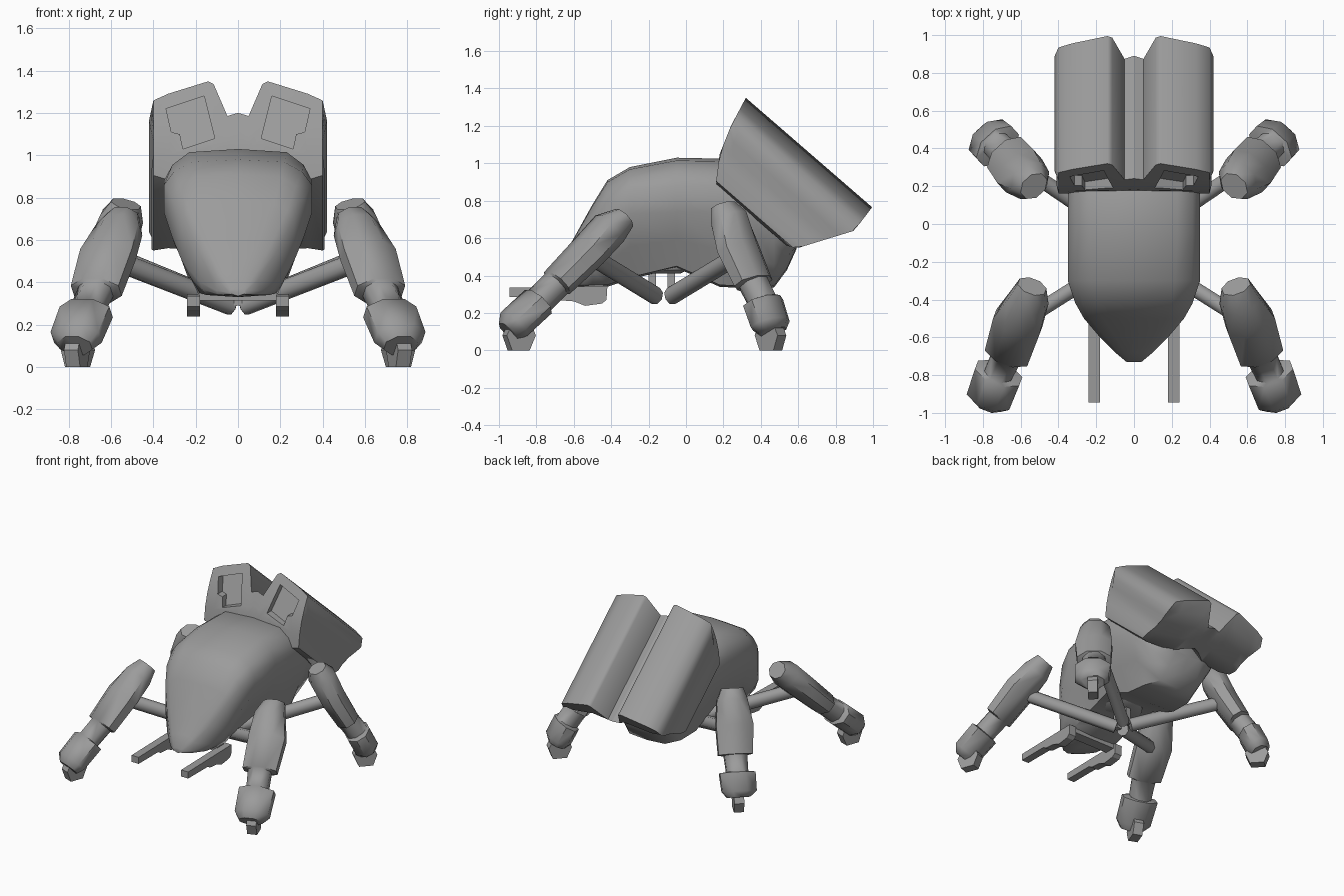
import bpy, bmesh, math
from mathutils import Vector

if "Cube" in bpy.data.objects:
    bpy.data.objects.remove(bpy.data.objects["Cube"])

grey = bpy.data.materials.new("dark_grey")
grey.diffuse_color = (.33, .33, .33, 1)
grey.use_nodes = True
grey.node_tree.nodes["Principled BSDF"].inputs["Base Color"].default_value = grey.diffuse_color


def finish(name, bm, angle=35):
    bmesh.ops.remove_doubles(bm, verts=bm.verts, dist=1e-5)
    bmesh.ops.recalc_face_normals(bm, faces=bm.faces)
    me = bpy.data.meshes.new(name)
    bm.to_mesh(me)
    bm.free()
    me.materials.append(grey)
    ob = bpy.data.objects.new(name, me)
    bpy.context.collection.objects.link(ob)
    bpy.ops.object.select_all(action='DESELECT')
    ob.select_set(True)
    bpy.context.view_layer.objects.active = ob
    if angle:
        bpy.ops.object.shade_smooth_by_angle(angle=math.radians(angle))
    return ob


def loft(name, rings, angle=35):
    bm = bmesh.new()
    vs = [[bm.verts.new(p) for p in r] for r in rings]
    n = len(rings[0])
    for a, b in zip(vs, vs[1:]):
        for i in range(n):
            j = (i + 1) % n
            bm.faces.new((a[i], a[j], b[j], b[i]))
    bm.faces.new(vs[0][::-1])
    bm.faces.new(vs[-1])
    return finish(name, bm, angle)


def mirror(ob):
    ob.modifiers.new("mirror", 'MIRROR').use_mirror_merge = False
    return ob


def box(name, lo, hi):
    ring = [(lo[0], lo[1]), (hi[0], lo[1]), (hi[0], hi[1]), (lo[0], hi[1])]
    return loft(name, [[(x, y, z) for x, y in ring] for z in (lo[2], hi[2])], 0)


def tube(name, path, sizes, sides=8, angle=50):
    """Loft flattened rings along a path; sizes are (half width, half thickness)."""
    path = [Vector(p) for p in path]
    az = path[-1] - path[0]
    wide = Vector((-az.y, az.x, 0)).normalized()
    rings = []
    for i, (p, (w, t)) in enumerate(zip(path, sizes)):
        tan = (path[min(i + 2, len(path) - 1)] - path[max(i - 2, 0)]).normalized()
        up = tan.cross(wide).normalized()
        k = 1 / math.cos(math.pi / sides)
        angs = [2 * math.pi * (j + .5) / sides for j in range(sides)]
        rings.append([p + wide * w * k * math.cos(a) + up * t * k * math.sin(a) for a in angs])
    return loft(name, rings, angle)


def interp(table, v):
    for (a, fa), (b, fb) in zip(table, table[1:]):
        if v >= b:
            return fa + (fb - fa) * (v - a) / (b - a)
    return table[-1][1]


# Hull: cross-sections from nose to tail
# y, top, bottom, half width, top half width, shoulder z, waist z, bottom half width
hull = [(-.73, .37, .335, .04, .02, .36, .35, .03), (-.68, .46, .33, .10, .05, .42, .36, .09),
        (-.6, .60, .33, .18, .10, .54, .40, .15), (-.5, .78, .34, .265, .17, .70, .50, .18),
        (-.42, .91, .34, .31, .20, .80, .61, .19), (-.3, .98, .38, .35, .22, .86, .73, .19),
        (-.05, 1.03, .44, .35, .23, .88, .74, .21), (.18, 1.025, .34, .35, .23, .88, .74, .21),
        (.35, .95, .33, .34, .22, .85, .70, .20), (.47, .80, .335, .30, .20, .74, .58, .15),
        (.54, .72, .43, .26, .15, .68, .57, .13), (.59, .64, .54, .17, .10, .62, .57, .10)]
rings = []
for y, zt, zb, w, wt, zu, zl, wb in hull:
    e = .1 * (zt - zu)
    half = [(wt, zt - e), ((wt + w) / 2 + .02 * w / .35, (zt + zu) / 2), (w, zu), (w, zl),
            (w * .45 + wb * .55 + .02 * w, zl * .5 + zb * .5), (wb, zb + .01)]
    rings.append([(0, y, zt)] + [(x, y, z) for x, z in half] + [(0, y, zb)]
                 + [(-x, y, z) for x, z in reversed(half)])
loft("hull", rings, 60)

# Rear twin pods: columns across x, sheared to the slanted front and rear ends
FRONT = [(0, 0), (-.166, .038), (-.319, .091), (-.453, .18), (-.49, .3)]
BACK = [(0, .893), (-.157, .903), (-.432, .731), (-.49, .6)]
cols = [(0, -.165, -.36), (.05, -.18, -.38), (.115, -.015, -.42), (.14, 0, -.44),
        (.33, -.065, -.455), (.40, -.10, -.44), (.42, -.166, -.40)]
N = 5


def pod_point(x, t, end, i):
    s = interp(BACK if end else FRONT, t)
    if x > .41:  # waisted side wall with softened front corner
        s += 0 if end else .05
        x -= (0, .01, .025, .02, .01)[i]
    return (x, .32 + .756 * s + .655 * t, 1.35 - .655 * s + .756 * t)


bm = bmesh.new()
grid = [[[bm.verts.new(pod_point(x, a + (b - a) * i / (N - 1), e, i)) for i in range(N)]
         for x, a, b in cols] for e in (0, 1)]
f, b = grid
for c in range(len(cols) - 1):
    for i in range(N - 1):
        for g in grid:
            bm.faces.new((g[c][i], g[c + 1][i], g[c + 1][i + 1], g[c][i + 1]))
    for i in (0, N - 1):
        bm.faces.new((f[c][i], f[c + 1][i], b[c + 1][i], b[c][i]))
for i in range(N - 1):
    bm.faces.new((f[-1][i], f[-1][i + 1], b[-1][i + 1], b[-1][i]))
    bm.faces.new((f[0][i], f[0][i + 1], b[0][i + 1], b[0][i]))
pods = finish("rear_pods", bm, 55)

# Recessed openings in the pod fronts
win = [(.16, 1.28), (.34, 1.22), (.315, 1.11), (.275, 1.10), (.26, 1.03), (.11, 1.08)]
cut = loft("pod_opening_cutter",
           [[(x, d + .20 + (z - 1.1) * .45, z) for x, z in win] for d in (-.15, .055)], 0)
cut.hide_render = True
cut.hide_viewport = True
m = pods.modifiers.new("openings", 'BOOLEAN')
m.object = cut
m.solver = 'EXACT'
mirror(pods)

# Legs: armoured shin, toe plate and strut to the central hub
sizes = [(.075, .06), (.105, .095), (.13, .09), (.12, .08), (.08, .075), (.075, .075),
         (.125, .085), (.12, .085), (.08, .06)]
legs = {
    "front": ([(.54, -.33, .71), (.56, -.41, .65), (.615, -.52, .53), (.67, -.69, .36),
               (.672, -.695, .355), (.715, -.785, .265), (.717, -.79, .26), (.765, -.92, .14),
               (.77, -.95, .10)], (.76, -.89), (.03, -.16, .29), (.60, -.52, .51)),
    "rear": ([(.53, .20, .77), (.55, .23, .70), (.605, .28, .54), (.67, .36, .36),
              (.672, .362, .355), (.72, .41, .26), (.722, .412, .255), (.765, .45, .14),
              (.77, .465, .10)], (.755, .45), (.03, -.08, .29), (.59, .30, .52))}
for side, (path, toe, hub, knee) in legs.items():
    mirror(tube(side + "_leg_shin", path, sizes))
    d = Vector((path[-1][0] - path[0][0], path[-1][1] - path[0][1], 0)).normalized()
    n = Vector((-d.y, d.x, 0)) * .035
    c = Vector((*toe, 0))
    outline = [(-.045, 0), (.055, 0), (.085, .08), (.05, .15), (-.05, .15), (-.08, .08)]
    mirror(loft(side + "_toe", [[c + d * u + n * k + Vector((0, 0, z)) for u, z in outline]
                                for k in (-1, 1)], 20))
    mirror(tube(side + "_strut", [hub, knee], [(.04, .045)] * 2, 8))

# Hub under the hull
disc = [[(r * math.cos(a * math.pi / 8), -.14 + r * math.sin(a * math.pi / 8), z)
         for a in range(16)] for r, z in ((.11, .41), (.15, .43), (.15, .50))]
loft("hub_disc", disc, 30)
for i, y in enumerate((-.18, -.08)):
    box("hub_pin_%d" % (i + 1), (-.02, y - .02, .29), (.02, y + .02, .43))

# Guns under the nose and their cross mount
prof = [(-.945, .335), (-.42, .345), (-.425, .27), (-.45, .25), (-.54, .238), (-.60, .262),
        (-.68, .268), (-.71, .285), (-.945, .285)]
mirror(loft("gun", [[(x, y, z) for y, z in prof] for x in (.18, .24)], 20))
box("gun_mount", (-.19, -.52, .315), (.19, -.44, .35))
